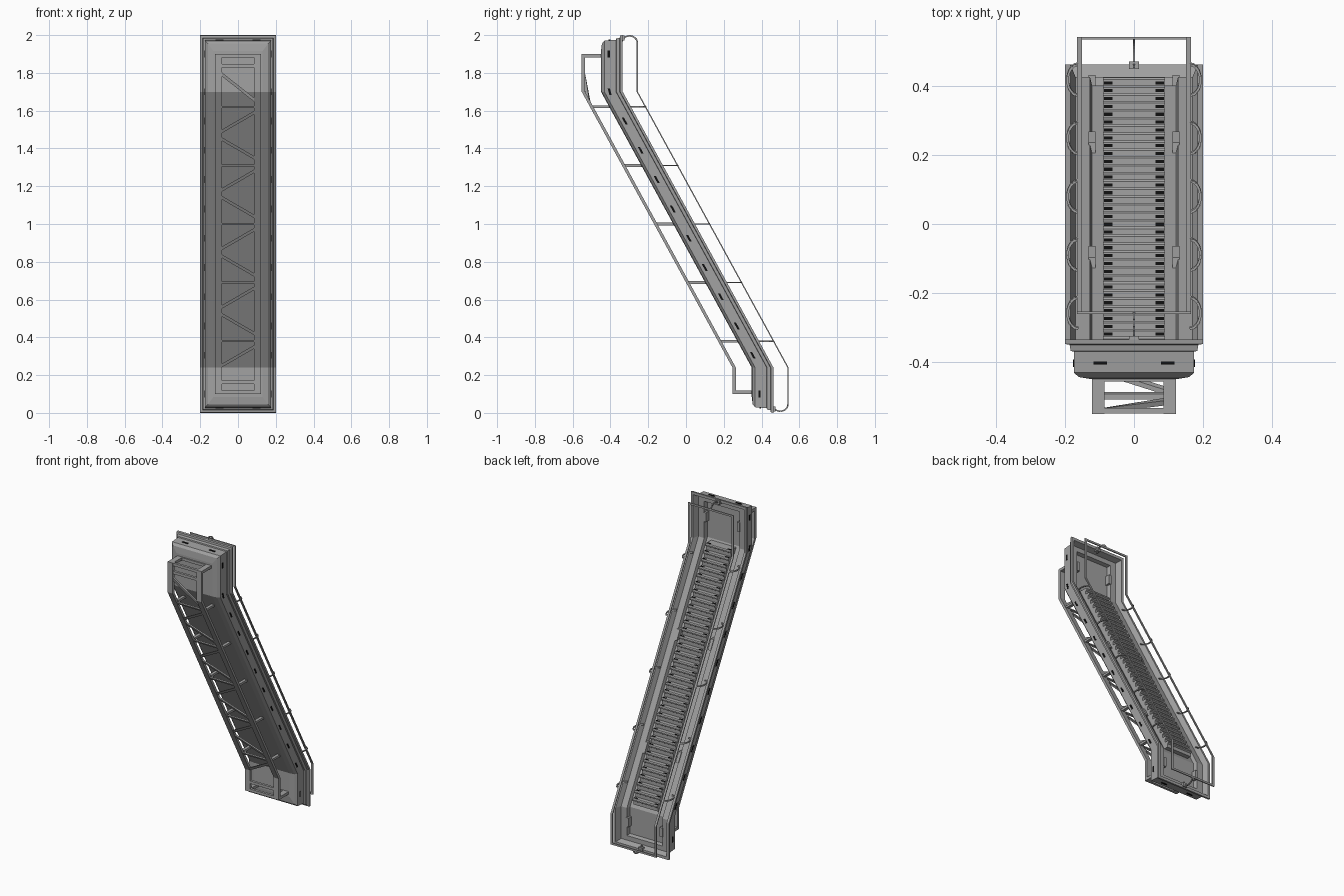
import bpy, bmesh, math
from mathutils import Vector

if "Cube" in bpy.data.objects:
    bpy.data.objects.remove(bpy.data.objects["Cube"])

Z_LOW, Z_HIGH = 0.24, 1.70          # heights where everything bends
Y_LOW, Y_HIGH = 0.463, -0.335       # back plane below / above the bends
RUNGS = [1.62 - 0.31 * i for i in range(5)]


def material(name, rgb):
    m = bpy.data.materials.new(name)
    m.diffuse_color = (*rgb, 1)
    m.use_nodes = True
    m.node_tree.nodes["Principled BSDF"].inputs["Base Color"].default_value = m.diffuse_color
    return m


GREY = material("grey metal", (0.36, 0.36, 0.36))
BLACK = material("black", (0.005, 0.005, 0.005))


def back_y(z):
    t = min(1, max(0, (z - Z_LOW) / (Z_HIGH - Z_LOW)))
    return Y_LOW + (Y_HIGH - Y_LOW) * t


def finish(bm, name, mat, bend=True):
    """Slide each vertex along y so the upright part follows the slope."""
    if bend:
        for v in bm.verts:
            v.co.y += back_y(v.co.z)
    bmesh.ops.recalc_face_normals(bm, faces=bm.faces)
    me = bpy.data.meshes.new(name)
    bm.to_mesh(me)
    bm.free()
    me.materials.append(mat)
    ob = bpy.data.objects.new(name, me)
    bpy.context.collection.objects.link(ob)
    return ob


def hexa(bm, pts):
    v = [bm.verts.new(p) for p in pts]
    for f in ((0, 1, 2, 3), (7, 6, 5, 4), (0, 4, 5, 1),
              (1, 5, 6, 2), (2, 6, 7, 3), (3, 7, 4, 0)):
        bm.faces.new([v[i] for i in f])


def box(bm, x0, x1, y0, y1, z0, z1):
    hexa(bm, [(x, y, z) for z in (z0, z1)
              for x, y in ((x0, y0), (x1, y0), (x1, y1), (x0, y1))])


def beam(bm, p, q, w, h, ref=(0, 1, 0)):
    """Rectangular bar; h is measured along ref, w across it."""
    p, q = Vector(p), Vector(q)
    d = (q - p).normalized()
    side = d.cross(Vector(ref)).normalized()
    up = side.cross(d).normalized()
    a, b = side * w / 2, up * h / 2
    hexa(bm, [c + o for c in (p, q) for o in (-a - b, a - b, a + b, b - a)])


def chain(bm, pts, w, h, ref=(0, 1, 0)):
    for p, q in zip(pts, pts[1:]):
        beam(bm, p, q, w, h, ref)


# Tray body: nested rectangular rings (half width, end margin, depth)
bm = bmesh.new()
RINGS = [(0.130, 0.085, -0.115), (0.160, 0.045, -0.110), (0.175, 0.030, -0.097),
         (0.175, 0.025, -0.036), (0.184, 0.018, -0.034), (0.187, 0.014, -0.016),
         (0.200, 0.002, -0.014), (0.200, 0.000, 0.0), (0.184, 0.018, 0.0),
         (0.170, 0.030, -0.036), (0.128, 0.060, -0.036), (0.122, 0.066, -0.060)]
loops = []
for hx, m, d in RINGS:
    zs = (m, Z_LOW, Z_HIGH, 2 - m)
    loops.append([bm.verts.new((hx, d, z)) for z in zs] +
                 [bm.verts.new((-hx, d, z)) for z in reversed(zs)])
for a, b in zip(loops, loops[1:]):
    for i in range(8):
        j = (i + 1) % 8
        bm.faces.new((a[i], a[j], b[j], b[i]))
for ring in (loops[0], loops[-1]):
    for i in range(3):
        bm.faces.new((ring[i], ring[i + 1], ring[6 - i], ring[7 - i]))
finish(bm, "tray_body", GREY)

# Stair treads with undercut noses, and dark grips at both ends
N = 34
RISE = (1.69 - 0.27) / N
steps, grips = bmesh.new(), bmesh.new()
for i in range(N):
    z = 1.69 - i * RISE
    y = back_y(z)
    prof = [(y - 0.064, z), (y - 0.004, z), (y + 0.002, z - 0.006), (y + 0.002, z - 0.014),
            (y - 0.008, z - 0.020), (y - 0.008, z - RISE), (y - 0.050, z - RISE)]
    ends = [[steps.verts.new((x, *p)) for p in prof] for x in (-0.09, 0.09)]
    steps.faces.new(ends[0])
    steps.faces.new(ends[1][::-1])
    for k in range(len(prof)):
        j = (k + 1) % len(prof)
        steps.faces.new((ends[0][k], ends[0][j], ends[1][j], ends[1][k]))
    for s in (-1, 1):
        xs = sorted((s * 0.062, s * 0.087))
        box(grips, *xs, y - 0.018, y - 0.009, z - 0.003, z + 0.002)
finish(steps, "stair_treads", GREY, bend=False)
finish(grips, "tread_grips", BLACK, bend=False)

# Small brackets on the inner ledges
bm = bmesh.new()
for z in (0.57, 1.18, 1.84, 0.15):
    for s in (-1, 1):
        box(bm, *sorted((s * 0.112, s * 0.132)), -0.06, -0.030, z - 0.03, z + 0.03)
finish(bm, "ledge_brackets", GREY)

# Front lattice frame: two long rails, end bars, rungs and zigzag diagonals
bm = bmesh.new()
F = -0.208
levels = (0.1, Z_LOW, Z_HIGH, 1.9)
for s in (-1, 1):
    x = s * 0.104
    chain(bm, [(x, F, z) for z in levels], 0.036, 0.018)
    for z in RUNGS:
        beam(bm, (x, F, z), (x, -0.105, z), 0.02, 0.014, (0, 0, 1))
    for z in (0.109, 1.891):
        beam(bm, (x, F - 0.009, z), (x, -0.105, z), 0.036, 0.018, (0, 0, 1))
for z, h in [(1.891, 0.018), (1.838, 0.018), (0.109, 0.018), (0.162, 0.018)] + \
            [(z, 0.012) for z in RUNGS]:
    beam(bm, (-0.1, F, z), (0.1, F, z), h, 0.016)
for z in (0.109, 1.891):
    beam(bm, (-0.1, -0.115, z), (0.1, -0.115, z), 0.018, 0.016)
for z in RUNGS[:-1]:
    beam(bm, (0.095, F, z - 0.025), (-0.095, F, z - 0.135), 0.016, 0.014)
    beam(bm, (-0.095, F, z - 0.165), (0.095, F, z - 0.275), 0.016, 0.014)
beam(bm, (-0.095, F, 1.80), (0.095, F, 1.65), 0.016, 0.014)
beam(bm, (0.095, F, 0.355), (-0.095, F, 0.245), 0.016, 0.014)
finish(bm, "front_lattice", GREY)

# Handrails: side bars joined by a crossbar at each end
bm = bmesh.new()
R = 0.077
for s in (-1, 1):
    chain(bm, [(s * 0.158, R, z) for z in (0.04, Z_LOW, Z_HIGH, 1.965)], 0.014, 0.007)
for z in (0.043, 1.962):
    beam(bm, (-0.165, R, z), (0.165, R, z), 0.012, 0.007)
finish(bm, "handrails", GREY)

# Rounded centre hoops tying the crossbars to the rim
bm = bmesh.new()
for base, sgn in ((1.96, 1), (0.045, -1)):
    pts = [(0, 0.036 + 0.041 * math.cos(t), base + sgn * 0.036 * math.sin(t))
           for t in [math.pi * k / 12 for k in range(13)]]
    chain(bm, pts, 0.008, 0.007, (1, 0, 0))
    box(bm, -0.014, 0.014, -0.012, 0.010, base + sgn * 0.025 - 0.013,
        base + sgn * 0.025 + 0.013)
finish(bm, "centre_hoops", GREY)

# Curved handrail supports
bm = bmesh.new()
for s in (-1, 1):
    for z in RUNGS:
        arc = [math.pi * k / 12 for k in range(13)]
        chain(bm, [(s * (0.162 + 0.031 * math.sin(t)), 0.033 - 0.045 * math.cos(t), z)
                   for t in arc], 0.007, 0.007, (0, 0, 1))
finish(bm, "rail_supports", GREY)

# Dark slots along the sides and on both end faces
bm = bmesh.new()
for z in [1.90, 0.10] + [1.70 - 0.155 * i for i in range(10)]:
    for s in (-1, 1):
        box(bm, *sorted((s * 0.172, s * 0.177)), -0.080, -0.068, z - 0.018, z + 0.018)
for s in (-1, 1):
    for z in (0.0275, 1.9725):
        box(bm, *sorted((s * 0.078, s * 0.118)), -0.074, -0.065, z - 0.004, z + 0.004)
finish(bm, "dark_slots", BLACK)
